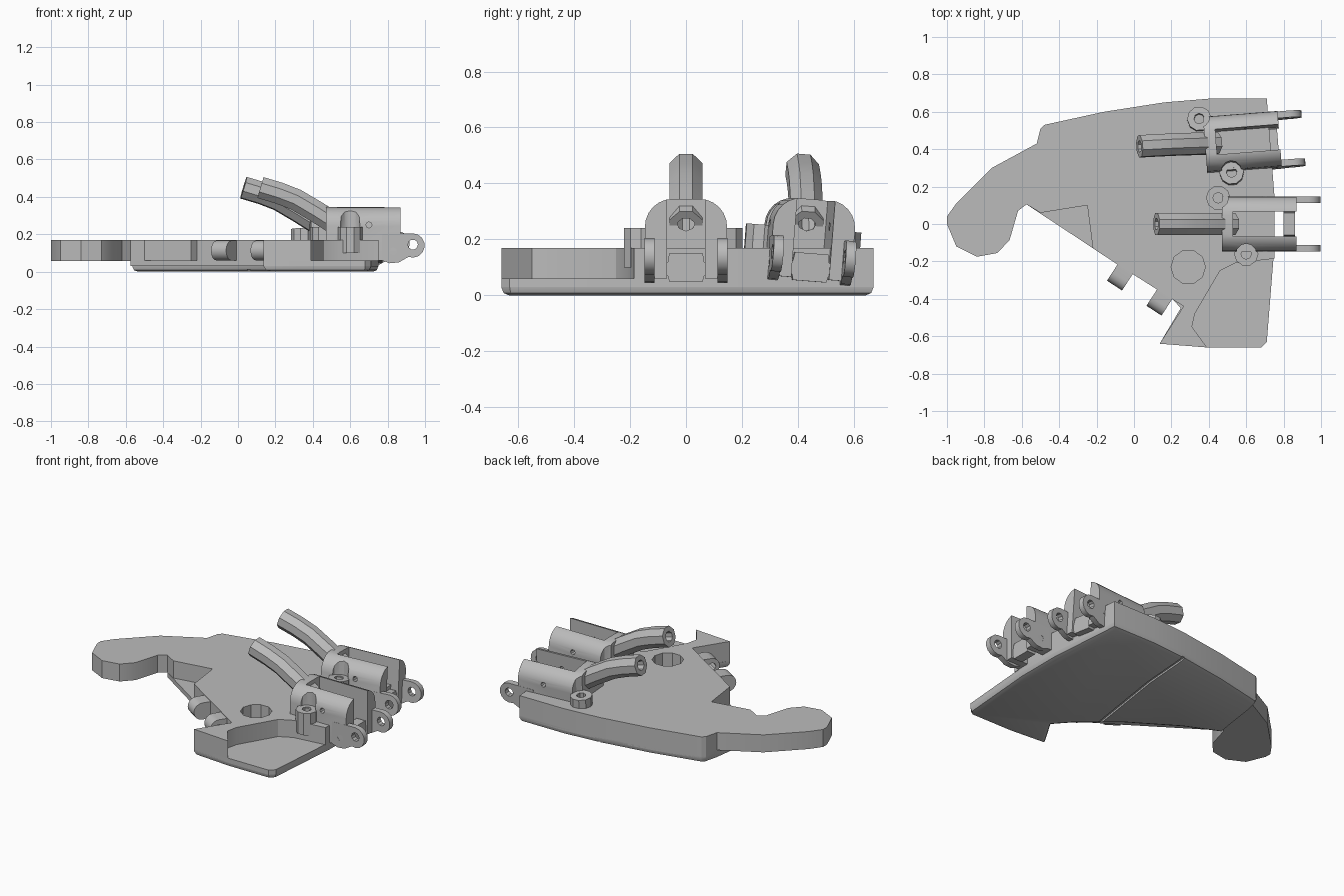
import bpy, bmesh
from math import pi, cos, sin, radians
from mathutils import Matrix, Vector

old = bpy.data.objects.get("Cube")
if old:
    bpy.data.objects.remove(old, do_unlink=True)

grey = bpy.data.materials.new("plain grey")
grey.use_nodes = True
grey.diffuse_color = (0.5, 0.5, 0.5, 1)
grey.node_tree.nodes["Principled BSDF"].inputs["Base Color"].default_value = (0.5, 0.5, 0.5, 1)


def frame(x, y, z, origin=(0, 0, 0)):
    """Matrix from three axes and an origin."""
    m = Matrix((x, y, z)).transposed().to_4x4()
    m.translation = Vector(origin)
    return m


FLAT = Matrix.Identity(4)
ALONG_X = frame((0, 1, 0), (0, 0, 1), (1, 0, 0))     # profile in y, z
ALONG_Y = frame((1, 0, 0), (0, 0, 1), (0, -1, 0))    # profile in x, z


def finish(name, bm):
    bmesh.ops.recalc_face_normals(bm, faces=bm.faces)
    mesh = bpy.data.meshes.new(name)
    bm.to_mesh(mesh)
    bm.free()
    mesh.materials.append(grey)
    ob = bpy.data.objects.new(name, mesh)
    bpy.context.collection.objects.link(ob)
    return ob


def prism(name, pts, low, high, m=FLAT, bevel=0):
    """Extrude an outline from low to high, optionally rounding its lower rim."""
    bm = bmesh.new()
    face = bm.faces.new([bm.verts.new((x, y, low)) for x, y in pts])
    grown = bmesh.ops.extrude_face_region(bm, geom=[face], use_keep_orig=True)
    top = [v for v in grown["geom"] if isinstance(v, bmesh.types.BMVert)]
    bmesh.ops.translate(bm, verts=top, vec=(0, 0, high - low))
    if bevel:
        rim = [e for e in bm.edges if all(abs(v.co.z - low) < 1e-5 for v in e.verts)]
        bmesh.ops.bevel(bm, geom=rim, offset=bevel, segments=2, affect='EDGES', profile=0.5)
    bm.transform(m)
    return finish(name, bm)


def arc(cx, cy, r, start, end, steps):
    return [(cx + r * cos(radians(start + (end - start) * i / steps)),
             cy + r * sin(radians(start + (end - start) * i / steps))) for i in range(steps + 1)]


def disc(cx, cy, r, sides):
    return arc(cx, cy, r, 0, 360, sides)[:-1]


def cut(ob, *cutters):
    """Subtract the cutters and bake the result."""
    for c in cutters:
        c.hide_render = True
        mod = ob.modifiers.new("cut", 'BOOLEAN')
        mod.operation, mod.solver, mod.object = 'DIFFERENCE', 'EXACT', c
    dg = bpy.context.evaluated_depsgraph_get()
    mesh = bpy.data.meshes.new_from_object(ob.evaluated_get(dg))
    ob.modifiers.clear()
    ob.data = mesh
    for c in cutters:
        bpy.data.objects.remove(c, do_unlink=True)
    return ob


def tube(name, path, outer, inner, sides):
    """Hollow tube swept along a path in the x, z plane."""
    bm = bmesh.new()
    rings = []
    for i, (x, z) in enumerate(path):
        a, b = path[max(i - 1, 0)], path[min(i + 1, len(path) - 1)]
        t = Vector((b[0] - a[0], 0, b[1] - a[1])).normalized()
        up = Vector((-t.z, 0, t.x))
        rings.append([[bm.verts.new(Vector((x, 0, z)) + up * r * cos(2 * pi * (k + .5) / sides)
                                    + Vector((0, r * sin(2 * pi * (k + .5) / sides), 0)))
                       for k in range(sides)] for r in (outer, inner)])

    def bridge(p, q):
        for k in range(sides):
            n = (k + 1) % sides
            bm.faces.new((p[k], p[n], q[n], q[k]))
    for a, b in zip(rings, rings[1:]):
        bridge(a[0], b[0])
        bridge(b[1], a[1])
    bridge(rings[0][1], rings[0][0])
    bridge(rings[-1][0], rings[-1][1])
    return finish(name, bm)


# Palm: upper deck with thumb, thin floor and rounded underside pad
rear = [(0.75, -0.13), (0.75, 0.16), (0.71, 0.67), (0.4, 0.67), (0.16, 0.65),
        (-0.16, 0.6), (-0.48, 0.53), (-0.5, 0.51), (-0.52, 0.43)]
thumb = [(-0.76, 0.3), (-0.95, 0.11), (-1, 0.04), (-1, 0), (-0.95, -0.12), (-0.84, -0.175),
         (-0.73, -0.155), (-0.665, -0.085), (-0.62, 0.07), (-0.575, 0.105)]
thumb_notch = [(-0.5, 0.06), (-0.25, 0.1), (-0.22, -0.13)]
front = [(-0.09, -0.215), (0.265, -0.44), (0.137, -0.64), (0.39, -0.66)]
corner_recess = [(0.31, -0.55), (0.325, -0.48), (0.46, -0.25), (0.54, -0.21), (0.75, -0.185)]
corner = [(0.68, -0.66), (0.71, -0.63)]

deck = prism("palm_deck", rear + thumb + thumb_notch + front + corner_recess, 0.058, 0.17)
cut(deck, prism("pocket_cutter", disc(0.29, -0.23, 0.092, 10), 0.05, 0.2))
prism("palm_floor", rear + [(-0.575, 0.105)] + front + corner, 0.03, 0.06)
hollow = [(-0.565, 0.12), (-0.35, 0.02), (-0.05, -0.17), (0.17, -0.36), (0.25, -0.45)]
pad = prism("palm_pad", rear + hollow + front[2:] + corner, 0, 0.045, bevel=0.028)
cut(pad, prism("seam_cutter", [(0.16, 0.7), (0.13, 0.3), (0.04, -0.3),
                               (0.06, -0.3), (0.15, 0.3), (0.18, 0.7)], -0.01, 0.012))

# Two rounded hinge lugs on the slanted front edge
for i, (x, y) in enumerate([(-0.048, -0.243), (0.163, -0.377)]):
    m = frame((-0.545, -0.838, 0), (0, 0, 1), (-0.838, 0.545, 0), (x, y, 0.113))
    outline = [(-0.03, -0.053)] + arc(0.05, 0, 0.053, -90, 90, 8) + [(-0.03, 0.053)]
    lug = prism(f"hinge_lug_{i + 1}", outline, -0.048, 0.048, m)
    cut(lug, prism("pin_cutter", disc(0.055, 0, 0.024, 8), -0.1, 0.1, m))


def finger_mount(tag, place):
    parts = []
    bosses = [(0.45, 0.14), (0.6, -0.16)]
    # Arched body, slotted at the front and relieved above the bosses
    outline = [(-0.147, 0.06), (0.147, 0.06)] + arc(0.047, 0.245, 0.1, 0, 90, 6) \
        + arc(-0.047, 0.245, 0.1, 90, 180, 6)
    body = prism(f"{tag}_body", outline, 0.47, 0.87, ALONG_X)
    slot = prism("slot_cutter", [(0.53, -0.068), (0.9, -0.068), (0.9, 0.068), (0.53, 0.068)], 0.03, 0.4)
    bore = prism("bore_cutter", disc(0, 0.265, 0.035, 8), 0.4, 0.6, ALONG_X)
    pin = prism("pin_cutter", disc(0.7, 0.25, 0.016, 8), -0.2, 0.2, ALONG_Y)
    relief = [prism("relief_cutter", disc(x, y, 0.055, 12), 0.238, 0.335) for x, y in bosses]
    parts.append(cut(body, slot, bore, pin, *relief))
    # Screw bosses
    for i, (x, y) in enumerate(bosses):
        boss = prism(f"{tag}_screw_boss_{i + 1}", disc(x, y, 0.065, 10), 0.1, 0.24)
        cut(boss, prism("screw_cutter", disc(x, y, 0.028, 8), 0.15, 0.3))
        parts.append(boss)
    # Clevis arms with pin holes
    profile = [(0.77, 0.2), (0.77, 0.06), (0.81, 0.045), (0.86, 0.05)] \
        + arc(0.933, 0.14, 0.065, -110, 90, 8)
    for side, y in (("left", 0.13), ("right", -0.13)):
        arm = prism(f"{tag}_{side}_arm", profile, -y - 0.018, -y + 0.018, ALONG_Y)
        cut(arm, prism("pin_cutter", disc(0.935, 0.145, 0.027, 10), -0.2, 0.2, ALONG_Y),
            prism("pin_cutter", disc(0.83, 0.11, 0.02, 8), -0.2, 0.2, ALONG_Y))
        parts.append(arm)
    # Crossbar between the arms
    bar = [(-0.11, 0.07), (-0.065, 0.07), (-0.06, 0.05), (0.06, 0.05), (0.065, 0.07), (0.11, 0.07),
           (0.11, 0.12), (0.065, 0.12), (0.06, 0.15), (-0.06, 0.15), (-0.065, 0.12), (-0.11, 0.12)]
    parts.append(prism(f"{tag}_crossbar", bar, 0.8, 0.86, ALONG_X))
    # Curved cable guide
    path = [(0.12, 0.45), (0.22, 0.42), (0.31, 0.385), (0.42, 0.32), (0.53, 0.25)]
    parts.append(tube(f"{tag}_cable_guide", path, 0.063, 0.032, 8))
    for ob in parts:
        ob.data.transform(place)


finger_mount("front_finger", FLAT)
finger_mount("rear_finger", Matrix.Translation((0.435, 0.425, 0.17)) @ Matrix.Rotation(radians(4.5), 4, 'Z')
             @ Matrix.Rotation(radians(-4.5), 4, 'X') @ Matrix.Translation((-0.525, 0, -0.17)))

# Smooth the rounded parts, keep hard edges
bpy.ops.object.select_all(action='DESELECT')
for ob in bpy.context.collection.objects:
    if ob.type == 'MESH' and ob.data.materials and ob.data.materials[0] == grey:
        ob.select_set(True)
        bpy.context.view_layer.objects.active = ob
bpy.ops.object.shade_smooth_by_angle(angle=radians(30))
